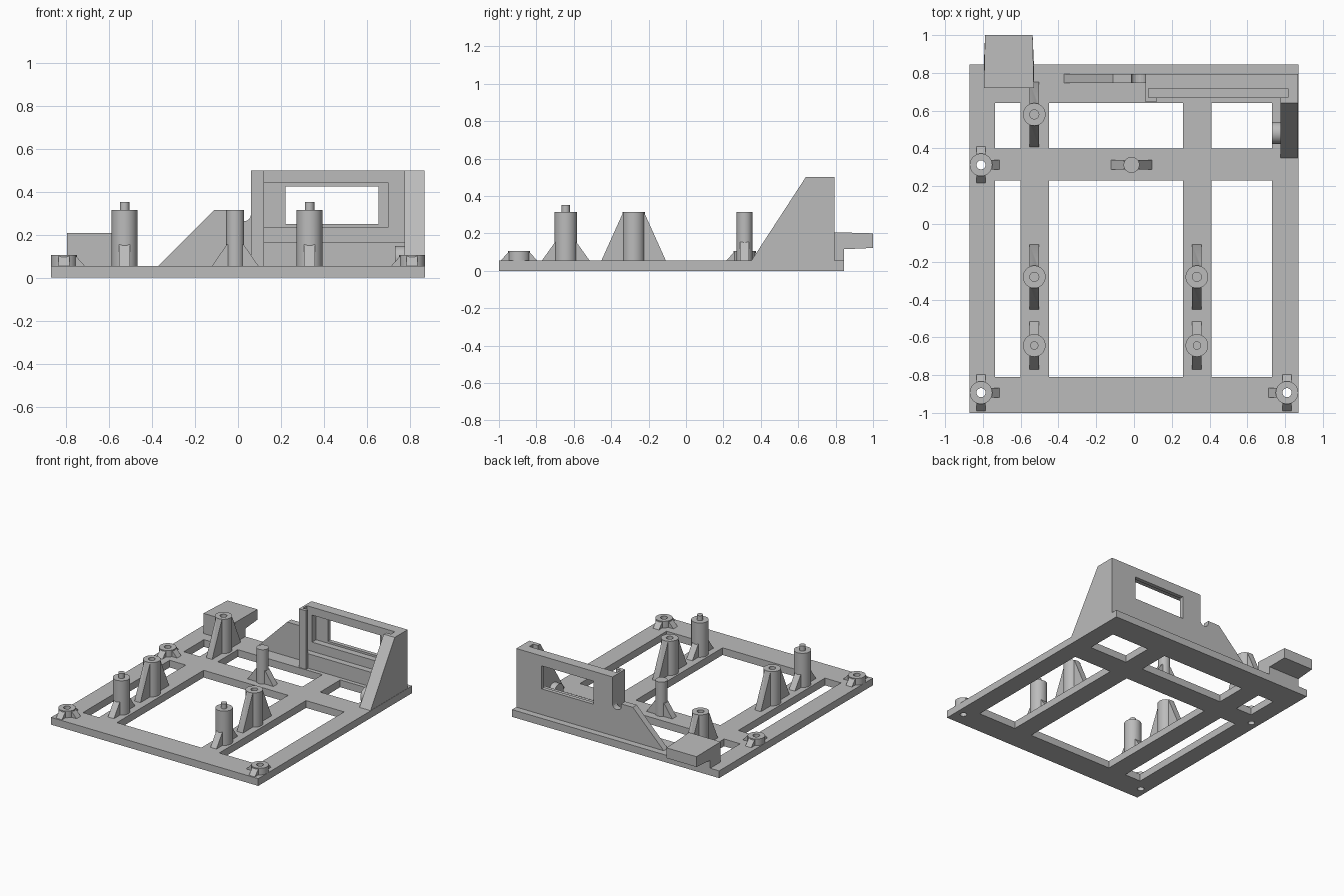
import bpy, bmesh, math
from mathutils import Matrix, Vector

if "Cube" in bpy.data.objects:
    bpy.data.objects.remove(bpy.data.objects["Cube"], do_unlink=True)

grey = bpy.data.materials.new("plain grey")
grey.use_nodes = True
grey.diffuse_color = (0.5, 0.5, 0.5, 1)
grey.node_tree.nodes["Principled BSDF"].inputs["Base Color"].default_value = (0.5, 0.5, 0.5, 1)

FLOOR = 0.055   # top of the base plate


def finish(name, bm):
    bmesh.ops.recalc_face_normals(bm, faces=bm.faces)
    mesh = bpy.data.meshes.new(name)
    bm.to_mesh(mesh)
    bm.free()
    mesh.materials.append(grey)
    ob = bpy.data.objects.new(name, mesh)
    bpy.context.collection.objects.link(ob)
    return ob


def prism(name, profile, axis, lo, hi):
    """Extrude a 2D profile along x (profile y,z), y (x,z) or z (x,y)."""
    place = {"x": lambda a, b: (lo, a, b), "y": lambda a, b: (a, lo, b),
             "z": lambda a, b: (a, b, lo)}[axis]
    bm = bmesh.new()
    face = bm.faces.new([bm.verts.new(place(a, b)) for a, b in profile])
    grown = bmesh.ops.extrude_face_region(bm, geom=[face])["geom"]
    shift = Vector([(hi - lo) * (axis == k) for k in "xyz"])
    bmesh.ops.translate(bm, vec=shift, verts=[v for v in grown if isinstance(v, bmesh.types.BMVert)])
    return finish(name, bm)


def box(name, x, y, z):
    return prism(name, [(x[0], y[0]), (x[1], y[0]), (x[1], y[1]), (x[0], y[1])], "z", *z)


def cylinder(name, x, y, z, r, along_x=False):
    bm = bmesh.new()
    span = x if along_x else z
    bmesh.ops.create_cone(bm, cap_ends=True, segments=32, radius1=r, radius2=r, depth=span[1] - span[0])
    mid = sum(span) / 2
    if along_x:
        bm.transform(Matrix.Translation((mid, y, z)) @ Matrix.Rotation(math.pi / 2, 4, "Y"))
    else:
        bm.transform(Matrix.Translation((x, y, mid)))
    return finish(name, bm)


def smooth(ob):
    bpy.ops.object.select_all(action="DESELECT")
    ob.select_set(True)
    bpy.context.view_layer.objects.active = ob
    bpy.ops.object.shade_smooth_by_angle(angle=math.radians(30))


def combine(ob, parts, operation="DIFFERENCE"):
    """Apply boolean operations and drop the helper parts."""
    for part in parts:
        mod = ob.modifiers.new("boolean", "BOOLEAN")
        mod.operation, mod.solver, mod.object = operation, "EXACT", part
        bpy.ops.object.select_all(action="DESELECT")
        bpy.context.view_layer.objects.active = ob
        ob.select_set(True)
        bpy.ops.object.modifier_apply(modifier=mod.name)
        bpy.data.objects.remove(part, do_unlink=True)
    return ob


def post(name, x, y, r, top, ribs, foot, rib_top, hole=None, pin=False):
    """Round post with triangular ribs; foot is the reach of the ribs at the floor."""
    ob = cylinder(name, x, y, (FLOOR - 0.01, top), r)
    inner = r * 0.93
    for dx, dy in ribs:
        s = dx + dy
        c = x if dx else y
        side = y if dx else x
        outline = [(c, FLOOR - 0.01), (c + s * foot, FLOOR - 0.01), (c + s * foot, FLOOR),
                   (c + s * inner, rib_top), (c, rib_top)]
        rib = prism("rib", outline, "y" if dx else "x", side - 0.025, side + 0.025)
        combine(ob, [rib], "UNION")
    if pin:
        combine(ob, [cylinder("pin", x, y, (top - 0.02, top + 0.037), 0.022)], "UNION")
    if hole:
        combine(ob, [cylinder("bore", x, y, (hole, top + 0.1), 0.024)])
    smooth(ob)
    return ob


# Base plate with window grid and corner screw holes
corners = [("front_right", -0.81, -0.893, 1), ("back_right", -0.81, 0.313, 1), ("front_left", 0.81, -0.893, -1)]
base = box("base_frame", (-0.87, 0.87), (-1, 0.845), (0, FLOOR))
cuts = [box("cut", xs, ys, (-0.1, 0.2))
        for xs in ((-0.735, -0.6), (-0.45, 0.26), (0.41, 0.73))
        for ys in ((-0.81, 0.23), (0.4, 0.64))]
cuts += [cylinder("cut", x, y, (-0.1, 0.2), 0.024) for _, x, y, _ in corners]
smooth(combine(base, cuts))

# Low screw bosses
for label, x, y, inward in corners:
    post("screw_boss_" + label, x, y, 0.06, 0.105, [(0, 1), (0, -1), (inward, 0)], 0.097, 0.1, hole=-0.1)

# Board supports: pinned at the front, drilled behind
both_y = [(0, 1), (0, -1)]
for side, x in (("right", -0.528), ("left", 0.333)):
    post("pin_support_" + side, x, -0.643, 0.06, 0.315, both_y, 0.127, 0.155, pin=True)
    post("screw_support_" + side, x, -0.28, 0.06, 0.315, both_y, 0.172, 0.313, hole=0.18)
post("screw_support_back", -0.528, 0.58, 0.06, 0.315, both_y, 0.172, 0.313, hole=0.18)
post("centre_post", -0.013, 0.313, 0.042, 0.315, [(1, 0), (-1, 0)], 0.108, 0.155)

# Side cheek with cable boss
cheek = prism("display_cheek", [(0.35, 0.05), (0.35, FLOOR), (0.64, 0.5), (0.795, 0.5), (0.795, 0.05)], "x", 0.775, 0.868)
combine(cheek, [cylinder("boss", (0.73, 0.79), 0.482, 0.09, 0.058, True)], "UNION")
combine(cheek, [cylinder("bore", (0.6, 1.0), 0.482, 0.09, 0.022, True),
                box("slot", (0.7, 0.815), (0.67, 0.717), (0.165, 0.6)),
                box("trim", (0.7, 0.9), (0.3, 0.7), (-0.1, 0.045))])
smooth(cheek)

# Slotted pillar on the other side of the display
combine(box("display_pillar", (0.06, 0.12), (0.645, 0.795), (0.05, 0.5)),
        [box("slot", (0.077, 0.2), (0.67, 0.717), (0.165, 0.6))])

# Display wall with recess, window and lower ledge
wall = box("display_wall", (0.12, 0.775), (0.717, 0.795), (0.05, 0.5))
combine(wall, [box("recess", (0.1, 0.7), (0.6, 0.765), (0.235, 0.44)),
               box("window", (0.22, 0.655), (0.6, 0.9), (0.25, 0.425))])
box("display_ledge", (0.12, 0.775), (0.67, 0.717), (0.05, 0.165))

# Sloping back wall with a notch beside the pillar
notch = [(0.06 - 0.036 + 0.036 * math.cos(a), 0.262 + 0.03 * (1 + math.sin(a)))
         for a in [math.pi * (1 + i / 8) for i in range(9)]]
prism("sloping_wall", [(-0.37, 0.05), (-0.37, FLOOR), (-0.11, 0.315), (-0.012, 0.315)]
      + notch + [(0.06, 0.05)], "y", 0.747, 0.795)

# Overhanging rear block
block = prism("rear_block", [(0.72, 0.05), (0.845, 0.05), (0.845, 0.115), (1.0, 0.122), (1.0, 0.2), (0.72, 0.208)],
              "x", -0.795, -0.53)
for v in block.data.vertices:
    if v.co.y > 0.9:
        v.co.x = -0.6625 + (v.co.x + 0.6625) * 0.95
